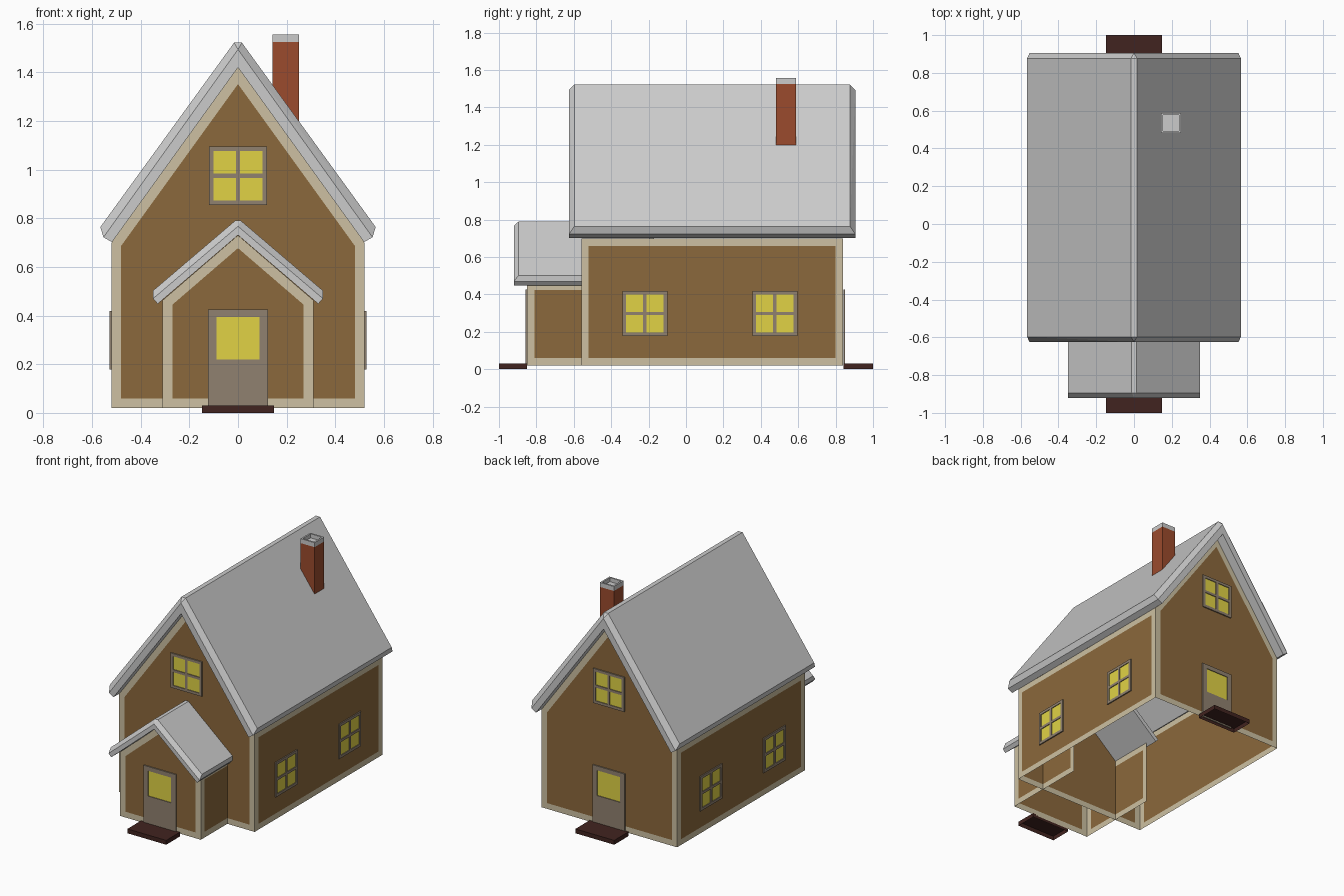
import bpy, bmesh, math
from mathutils import Matrix, Vector

if "Cube" in bpy.data.objects:
    bpy.data.objects.remove(bpy.data.objects["Cube"])


def material(name, rgb):
    m = bpy.data.materials.new(name)
    m.diffuse_color = (*rgb, 1)
    m.use_nodes = True
    m.node_tree.nodes["Principled BSDF"].inputs["Base Color"].default_value = m.diffuse_color
    return m


SIDING = material("siding", (0.26, 0.14, 0.045))
TRIM = material("trim", (0.61, 0.53, 0.36))
GLASS = material("lit_glass", (0.75, 0.65, 0.06))
FRAME = material("frame", (0.28, 0.22, 0.16))
BRICK = material("brick", (0.33, 0.07, 0.026))
STEP = material("step", (0.053, 0.017, 0.014))


def finish(name, bm, *mats):
    me = bpy.data.meshes.new(name)
    bm.to_mesh(me)
    bm.free()
    for m in mats:
        me.materials.append(m)
    ob = bpy.data.objects.new(name, me)
    bpy.context.collection.objects.link(ob)
    return ob


def add_box(bm, lo, hi, mat=0):
    lo, hi = Vector(lo), Vector(hi)
    mtx = Matrix.Translation((lo + hi) / 2) @ Matrix.Diagonal((*(hi - lo), 1))
    verts = bmesh.ops.create_cube(bm, size=1, matrix=mtx)["verts"]
    for f in {f for v in verts for f in v.link_faces}:
        f.material_index = mat
    return verts


# Sheet walls with a trim border inset into every face, open underneath
def walls(name, half, y0, y1, eave, apex, back):
    bm = bmesh.new()
    prof = [(-half, 0.02), (half, 0.02), (half, eave), (0, apex), (-half, eave)]
    a = [bm.verts.new((x, y0, z)) for x, z in prof]
    b = [bm.verts.new((x, y1, z)) for x, z in prof]
    bm.faces.new(a)
    bm.faces.new((a[1], b[1], b[2], a[2]))
    bm.faces.new((b[0], a[0], a[4], b[4]))
    if back:
        bm.faces.new(b[::-1])
    else:
        for v in (a[3], b[3]):
            if not v.link_faces:
                bm.verts.remove(v)
    bm.normal_update()
    rim = bmesh.ops.inset_individual(bm, faces=bm.faces[:], thickness=0.04,
                                     use_even_offset=True)["faces"]
    for f in rim:
        f.material_index = 1
    finish(name, bm, SIDING, TRIM)


# Roof: half a chamfered slab as a hull, mirrored across x
def roof(name, y0, y1, bevel, top, end):
    bm = bmesh.new()
    for y, d in ((y0, bevel), (y1, -bevel)):
        for x, z in top:
            bm.verts.new((x, y + d, z))
        for x, z in end:
            bm.verts.new((x, y, z))
    bmesh.ops.convex_hull(bm, input=bm.verts[:])
    bmesh.ops.delete(bm, geom=[f for f in bm.faces
                               if all(abs(v.co.x) < 1e-5 for v in f.verts)],
                     context="FACES_ONLY")
    bmesh.ops.dissolve_limit(bm, angle_limit=math.radians(1),
                             verts=bm.verts[:], edges=bm.edges[:])
    ob = finish(name, bm)
    ob.modifiers.new("mirror", "MIRROR")


walls("main_walls", 0.52, -0.56, 0.84, 0.70, 1.42, True)
walls("porch_walls", 0.31, -0.85, -0.24, 0.463, 0.73, False)
roof("main_roof", -0.625, 0.905, 0.028,
     [(0, 1.522), (0.016, 1.522), (0.566, 0.764)],
     [(0, 1.494), (0.553, 0.722), (0.518, 0.702), (0, 1.42)])
roof("porch_roof", -0.92, -0.17, 0.025,
     [(0, 0.79), (0.012, 0.79), (0.35, 0.502)],
     [(0, 0.767), (0.349, 0.47), (0.33, 0.448), (0, 0.731)])


# Framed opening: bars around a glass plate, facing -y before turning
def opening(name, pos, turn, bars, glass):
    bm = bmesh.new()
    for x0, x1, z0, z1 in bars:
        add_box(bm, (x0, -0.009, z0), (x1, -0.001, z1))
    x0, x1, z0, z1 = glass
    add_box(bm, (x0, -0.004, z0), (x1, -0.001, z1), 1)
    bm.transform(Matrix.Translation(pos) @ Matrix.Rotation(math.radians(turn), 4, "Z"))
    finish(name, bm, FRAME, GLASS)


W, I, M = 0.12, 0.101, 0.009
WINDOW = [(-W, -I, -W, W), (I, W, -W, W), (-I, I, -W, -I), (-I, I, I, W),
          (-M, M, -I, I), (-I, -M, -M, M), (M, I, -M, M)]
DOOR = [(-0.124, -0.088, 0.02, 0.425), (0.088, 0.124, 0.02, 0.425),
        (-0.088, 0.088, 0.02, 0.22), (-0.088, 0.088, 0.395, 0.425)]

opening("front_gable_window", (0, -0.56, 0.975), 0, WINDOW, (-I, I, -I, I))
opening("back_gable_window", (0, 0.84, 0.975), 180, WINDOW, (-I, I, -I, I))
for side, s in (("right", 1), ("left", -1)):
    for end, y in (("front", -0.22), ("back", 0.475)):
        opening(f"{side}_{end}_window", (s * 0.52, y, 0.298), s * 90,
                WINDOW, (-I, I, -I, I))
opening("front_door", (0, -0.85, 0), 0, DOOR, (-0.088, 0.088, 0.22, 0.395))
opening("back_door", (0, 0.84, 0), 180, DOOR, (-0.088, 0.088, 0.22, 0.395))

# Doorsteps, hollow underneath
for name, y0, y1 in (("front_step", -1, -0.85), ("back_step", 0.842, 1)):
    bm = bmesh.new()
    add_box(bm, (-0.149, y0, 0), (0.149, y1, 0.03))
    bm.normal_update()
    bmesh.ops.delete(bm, geom=[f for f in bm.faces if f.normal.z < -0.5], context="FACES")
    finish(name, bm, STEP)

# Chimney stack, its foot sloped to sit inside the roof slab
bm = bmesh.new()
for v in add_box(bm, (0.142, 0.482, 1.1), (0.25, 0.588, 1.525)):
    if v.co.z < 1.2:
        v.co.z = 1.47 - 1.385 * v.co.x
finish("chimney", bm, BRICK)

# Chimney cap with a sunken flue
bm = bmesh.new()
add_box(bm, (0.142, 0.482, 1.525), (0.25, 0.588, 1.556))
bm.normal_update()
top = max(bm.faces, key=lambda f: f.calc_center_median().z)
bmesh.ops.inset_individual(bm, faces=[top], thickness=0.016)
hole = bmesh.ops.extrude_discrete_faces(bm, faces=[top])["faces"][0]
bmesh.ops.translate(bm, verts=hole.verts[:], vec=(0, 0, -0.028))
finish("chimney_cap", bm)
